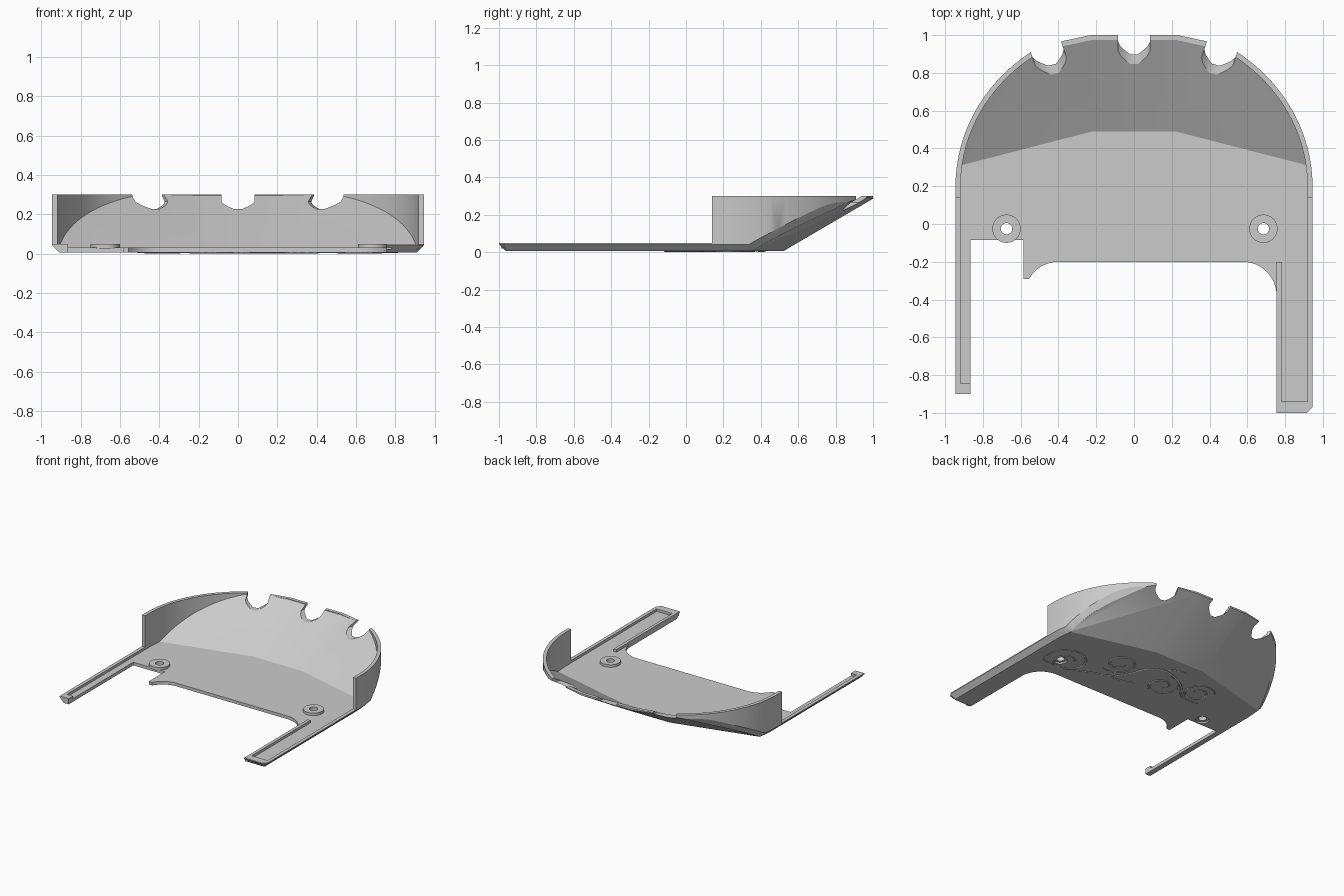
import bpy, bmesh, math
from mathutils import Vector, Matrix

if "Cube" in bpy.data.objects:
    bpy.data.objects.remove(bpy.data.objects["Cube"])

grey = bpy.data.materials.new("plain grey")
grey.diffuse_color = (0.6, 0.6, 0.6, 1)
grey.use_nodes = True
grey.node_tree.nodes["Principled BSDF"].inputs["Base Color"].default_value = grey.diffuse_color


def finish(bm, name):
    bmesh.ops.recalc_face_normals(bm, faces=bm.faces)
    me = bpy.data.meshes.new(name)
    bm.to_mesh(me)
    bm.free()
    me.materials.append(grey)
    ob = bpy.data.objects.new(name, me)
    bpy.context.collection.objects.link(ob)
    return ob


def prism_bm(pts, z0, z1):
    bm = bmesh.new()
    f = bm.faces.new([bm.verts.new((x, y, z0)) for x, y in pts])
    r = bmesh.ops.extrude_face_region(bm, geom=[f])
    vs = [v for v in r["geom"] if isinstance(v, bmesh.types.BMVert)]
    bmesh.ops.translate(bm, verts=vs, vec=(0, 0, z1 - z0))
    if not any(g.normal.z < -0.9 for g in bm.faces) or len([g for g in bm.faces if len(g.verts) == len(pts)]) < 2:
        bm.faces.new([v for v in reversed(f.verts)])
    bmesh.ops.recalc_face_normals(bm, faces=bm.faces)
    return bm


def prism(name, pts, z0, z1):
    return finish(prism_bm(pts, z0, z1), name)


def box(name, x0, x1, y0, y1, z0, z1):
    return prism(name, [(x0, y0), (x1, y0), (x1, y1), (x0, y1)], z0, z1)


def circle(cx, cy, r, n=32):
    return [(cx + r * math.cos(2 * math.pi * i / n), cy + r * math.sin(2 * math.pi * i / n)) for i in range(n)]


def cut(ob, cutter):
    old = ob.data
    for solver in ("EXACT", "MANIFOLD", "FLOAT"):
        m = ob.modifiers.new("cut", "BOOLEAN")
        m.operation, m.solver, m.object = "DIFFERENCE", solver, cutter
        bpy.context.view_layer.update()
        me = bpy.data.meshes.new_from_object(ob.evaluated_get(bpy.context.evaluated_depsgraph_get()))
        ob.modifiers.clear()
        if len(me.polygons):
            ob.data = me
            break
    bpy.data.objects.remove(cutter)


def convex(pts, z0, z1, planes):
    # convex block bounded by an outline and a list of (point, outward normal) planes
    bm = prism_bm(pts, z0, z1)
    for co, no in planes:
        bmesh.ops.bisect_plane(bm, geom=bm.verts[:] + bm.edges[:] + bm.faces[:], dist=1e-5,
                               plane_co=co, plane_no=no, clear_outer=True)
        bmesh.ops.remove_doubles(bm, verts=bm.verts, dist=2e-4)
        coords = [v.co.copy() for v in bm.verts]
        bm.free()
        bm = bmesh.new()
        for c in coords:
            bm.verts.new(c)
        bmesh.ops.convex_hull(bm, input=bm.verts[:])
        loose = [v for v in bm.verts if not v.link_faces]
        bmesh.ops.delete(bm, geom=loose, context="VERTS")
    bmesh.ops.dissolve_limit(bm, angle_limit=0.005, verts=bm.verts, edges=bm.edges)
    return bm


def inset(pts, d):
    out, n = [], len(pts)
    for i in range(n):
        p, a, b = Vector(pts[i]), Vector(pts[i - 1]), Vector(pts[(i + 1) % n])
        n1 = Vector((-(p - a).y, (p - a).x)).normalized()
        n2 = Vector((-(b - p).y, (b - p).x)).normalized()
        out.append(tuple(p + (n1 + n2) * d / (1 + n1.dot(n2))))
    return out


def slopes(fold, z, k):
    # centre ramp and two side ramps: point, downward normal
    res = [(Vector((0, fold, z)), Vector((0, k, -1)))]
    for s in (1, -1):
        res.append((Vector((s * 0.22, fold, z)), Vector((s * 0.257 * k, k, -1))))
    return res


# Convex outline, counter-clockwise
half = [(0.945 * math.cos(t), 0.2 + 0.87 * math.sin(t)) for t in [0.975 * i / 20 for i in range(21)]]
half = [(0.915, -1.0), (0.945, -0.97)] + half + [(0.38, 0.968), (0.23, 1.0)]
outline = half + [(-x, y) for x, y in reversed(half)]

# Outer shell with ramps and a bevelled lower edge
ramps = slopes(0.52, 0.005, 0.585)
flat = (Vector((0, 0, 0.005)), Vector((0, 0, -1)))
planes = list(ramps)
for i, p in enumerate(outline):
    q = outline[(i + 1) % len(outline)]
    mx, my = (p[0] + q[0]) / 2, (p[1] + q[1]) / 2
    level = [(c.z + n.x * (mx - c.x) + n.y * (my - c.y), n) for c, n in ramps]
    z, n = max(level + [(0.005, flat[1])], key=lambda a: a[0])
    if z < 0.2:
        wall = Vector((q[1] - p[1], p[0] - q[0], 0)).normalized()
        planes.append((Vector((mx, my, z + 0.037)), (wall + n.normalized()).normalized()))
tray = finish(convex(outline, 0.005, 0.3, planes), "tray")

# Hollow interior
cut(tray, finish(convex(inset(outline, 0.027), 0.03, 0.5, slopes(0.49, 0.03, 0.55)), "cavity"))

# Low front section and the bay between the arms
cut(tray, box("front_trim", -1.2, 1.2, -1.2, 0.14, 0.05, 0.6))
bay = [(0.755, -1.2)]
bay += [(0.575 + 0.18 * math.cos(a), -0.38 + 0.18 * math.sin(a)) for a in [math.pi / 2 * i / 12 for i in range(13)]]
bay += [(-0.4 + 0.18 * math.cos(a), -0.38 + 0.18 * math.sin(a)) for a in [math.pi / 2 + math.pi / 3 * i / 8 for i in range(9)]]
bay += [(-0.585, -0.29), (-0.585, -0.085), (-0.865, -0.085), (-0.865, -1.2)]
cut(tray, prism("bay", bay, -0.2, 0.4))
cut(tray, box("arm_trim", -1.2, -0.8, -1.2, -0.9, -0.2, 0.4))

# Three rounded notches in the back rim
side = [(0.085, 0.5), (0.085, 0.265), (0.07, 0.25), (0.045, 0.237), (0.02, 0.226)]
notch = side + [(-x, z) for x, z in reversed(side)]
for x, y, a in ((0, 0.95, 0), (0.45, 0.89, -19), (-0.45, 0.89, 19)):
    bm = prism_bm(notch, -0.25, 0.25)
    bm.transform(Matrix.Translation((x, y, 0)) @ Matrix.Rotation(math.radians(a), 4, "Z") @ Matrix.Rotation(math.pi / 2, 4, "X"))
    cut(tray, finish(bm, "notch"))


def smooth(ob):
    with bpy.context.temp_override(object=ob, active_object=ob, selected_objects=[ob], selected_editable_objects=[ob]):
        bpy.ops.object.shade_smooth_by_angle(angle=math.radians(25))


# Screw bosses with through holes and a recess underneath
for x, name in ((-0.675, "left_boss"), (0.685, "right_boss")):
    boss = prism(name, circle(x, -0.025, 0.075), 0.025, 0.05)
    for ob in (tray, boss):
        cut(ob, prism("hole", circle(x, -0.025, 0.03), -0.2, 0.4))
    cut(tray, prism("recess", circle(x, -0.025, 0.05), -0.2, 0.018))
    smooth(boss)
smooth(tray)

# Raised rims on the arms
box("right_arm_rim", 0.755, 0.78, -0.99, -0.2, 0.02, 0.05)
box("right_arm_end", 0.76, 0.92, -0.975, -0.94, 0.02, 0.05)
box("left_arm_end", -0.925, -0.865, -0.9, -0.845, 0.02, 0.05)


# Scroll ornament on the underside
def vine(name, pts, width):
    cu = bpy.data.curves.new(name, "CURVE")
    cu.dimensions, cu.bevel_depth, cu.bevel_resolution = "3D", width, 1
    sp = cu.splines.new("NURBS")
    sp.points.add(len(pts) - 1)
    for i, (p, (x, y)) in enumerate(zip(sp.points, pts)):
        p.co = (x, y, 0, 1)
        p.radius = 0.5 + 0.5 * math.sin(math.pi * i / (len(pts) - 1))
    sp.use_endpoint_u, sp.order_u, sp.resolution_u = True, 3, 4
    tmp = bpy.data.objects.new(name, cu)
    bpy.context.collection.objects.link(tmp)
    bpy.context.view_layer.update()
    me = bpy.data.meshes.new_from_object(tmp.evaluated_get(bpy.context.evaluated_depsgraph_get()))
    bpy.data.objects.remove(tmp)
    me.transform(Matrix.Translation((0, 0, 0.0055)) @ Matrix.Diagonal((1, 1, 0.0055 / width, 1)))
    me.materials.clear()
    me.materials.append(grey)
    bpy.context.collection.objects.link(bpy.data.objects.new(name, me))


def scroll(name, cx, cy, r, start, turns):
    n = 28
    vine(name, [(cx + r * (1 - 0.7 * i / n) * math.cos(start + turns * 2 * math.pi * i / n),
                 cy + r * (1 - 0.7 * i / n) * math.sin(start + turns * 2 * math.pi * i / n)) for i in range(n + 1)], 0.009)


scroll("scroll_1", 0.64, 0.0, 0.18, -0.6, 1.5)
scroll("scroll_2", 0.32, 0.22, 0.14, -1.2, -1.4)
scroll("scroll_3", -0.12, 0.17, 0.14, 1.4, 1.4)
scroll("scroll_4", -0.4, 0.25, 0.13, 2.6, -1.4)
vine("stem", [(0.79, -0.1), (0.6, -0.12), (0.42, -0.02), (0.24, 0.03), (0.16, 0.16), (0.12, 0.3),
              (0, 0.36), (-0.15, 0.31), (-0.25, 0.25), (-0.35, 0.1), (-0.5, 0.14)], 0.012)
vine("leaf_1", [(0.24, 0.03), (0.14, 0.02), (0.06, 0.07)], 0.014)
vine("leaf_2", [(0.0, 0.36), (-0.06, 0.42), (-0.16, 0.42)], 0.014)
